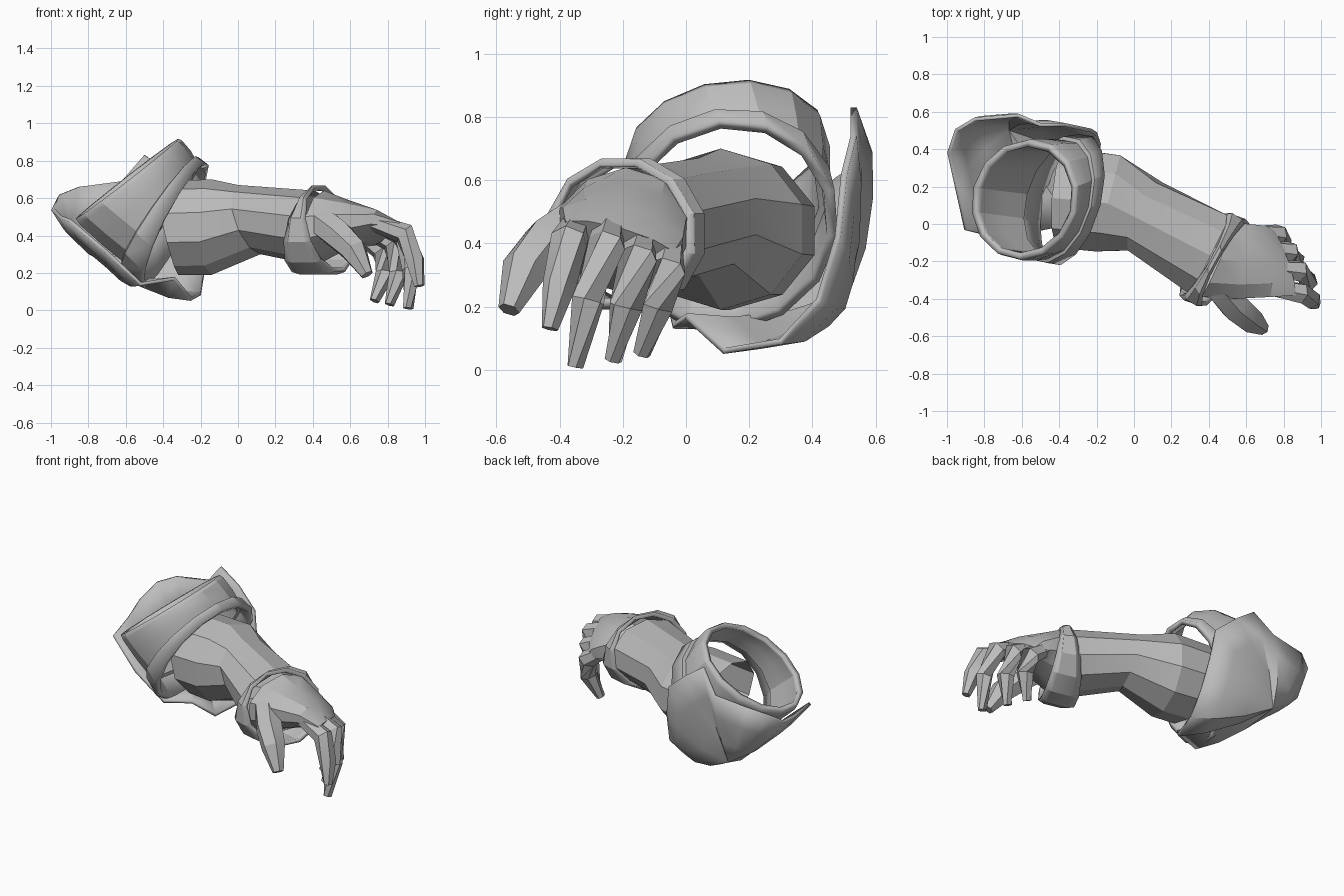
import bpy
import bmesh
import math
from mathutils import Vector

default_cube = bpy.data.objects.get("Cube")
if default_cube:
    bpy.data.objects.remove(default_cube, do_unlink=True)

# One plain grey for every part
grey = bpy.data.materials.new("plain_grey")
grey.use_nodes = True
colour = (0.5, 0.5, 0.5, 1)
grey.diffuse_color = colour
grey.node_tree.nodes["Principled BSDF"].inputs["Base Color"].default_value = colour


def finish(name, mesh_builder, thickness=0, angle=25):
    """Turn a bmesh into a named, shaded object with optional wall thickness."""
    bmesh.ops.recalc_face_normals(mesh_builder, faces=mesh_builder.faces)
    mesh = bpy.data.meshes.new(name)
    mesh_builder.to_mesh(mesh)
    mesh_builder.free()
    mesh.materials.append(grey)
    part = bpy.data.objects.new(name, mesh)
    bpy.context.collection.objects.link(part)
    if thickness:
        wall = part.modifiers.new("wall", "SOLIDIFY")
        wall.thickness = thickness
        wall.offset = 0
    bpy.ops.object.select_all(action="DESELECT")
    part.select_set(True)
    bpy.context.view_layer.objects.active = part
    bpy.ops.object.shade_smooth_by_angle(angle=math.radians(angle))


def oval(centre, side, up, count):
    """Ring of points around a centre, spanned by two half-axes."""
    centre, side, up = Vector(centre), Vector(side), Vector(up)
    turns = [math.tau * (i + 0.5) / count for i in range(count)]
    return [centre + side * math.cos(a) + up * math.sin(a) for a in turns]


def bridge(builder, first, second):
    count = len(first)
    for i in range(count):
        j = (i + 1) % count
        builder.faces.new((first[i], first[j], second[j], second[i]))


def loft(name, rings, end_cap=False, thickness=0, angle=25):
    builder = bmesh.new()
    loops = [[builder.verts.new(p) for p in ring] for ring in rings]
    for first, second in zip(loops, loops[1:]):
        bridge(builder, first, second)
    if end_cap:
        builder.faces.new(loops[-1])
    finish(name, builder, thickness, angle)


def digit(name, path, radii):
    """Tapered six-sided tube bending along a path."""
    points = [Vector(p) for p in path]
    rings = []
    for i, point in enumerate(points):
        along = points[min(i + 1, len(points) - 1)] - points[max(i - 1, 0)]
        turn = along.to_track_quat("Z", "Y")
        side, up = turn @ Vector((1, 0, 0)), turn @ Vector((0, 1, 0))
        rings.append(oval(point, side * radii[i], up * radii[i], 6))
    loft(name, rings, end_cap=True)


# Forearm sleeve, reaching further back on top than underneath
loft("forearm", [
    oval((-0.38, 0.14, 0.44), (0.02, 0.28, 0), (-0.06, 0, 0.25), 10),
    oval((-0.14, 0.11, 0.445), (0.07, 0.27, 0), (0, 0, 0.255), 10),
    oval((0.06, 0.04, 0.485), (0.08, 0.19, 0), (-0.06, 0, 0.185), 10),
    oval((0.41, -0.17, 0.44), (0.11, 0.22, 0), (0, 0, 0.2), 10),
], angle=15)

# Wrist band, wider underneath
axis = Vector((0.9, -0.4, 0))
loft("wrist_band", [
    oval(Vector((0.43, -0.19, 0.43)) + axis * shift,
         Vector((0.12, 0.23, 0)) * size, Vector((-shift, 0, 0.235)) * size, 12)
    for shift, size in ((-0.06, 0.94), (-0.035, 1), (0.035, 1), (0.06, 0.94))
], thickness=0.025, angle=20)

# Palm
loft("palm", [
    oval((0.44, -0.19, 0.44), (0.09, 0.21, 0), (0.02, 0, 0.2), 10),
    oval((0.57, -0.2, 0.45), (0.04, 0.21, -0.02), (0.02, 0, 0.14), 10),
    oval((0.71, -0.2, 0.44), (-0.01, 0.2, -0.05), (0.03, 0, 0.085), 10),
    oval((0.8, -0.21, 0.41), (-0.06, 0.18, -0.05), (0.03, 0, 0.04), 10),
], end_cap=True)

# Fingers and thumb
taper = (0.045, 0.06, 0.054, 0.028)
digit("index_finger", ((0.72, -0.34, 0.47), (0.89, -0.37, 0.41),
                       (0.945, -0.4, 0.27), (0.97, -0.43, 0.13)), taper)
digit("middle_finger", ((0.72, -0.24, 0.47), (0.88, -0.25, 0.4),
                        (0.93, -0.31, 0.22), (0.91, -0.35, 0.01)), taper)
digit("ring_finger", ((0.7, -0.14, 0.43), (0.83, -0.15, 0.36),
                      (0.86, -0.19, 0.2), (0.81, -0.23, 0.03)), taper)
digit("little_finger", ((0.66, -0.05, 0.4), (0.77, -0.06, 0.32),
                        (0.79, -0.09, 0.2), (0.73, -0.14, 0.05)), taper)
digit("thumb", ((0.45, -0.33, 0.47), (0.54, -0.44, 0.4),
                (0.62, -0.51, 0.32), (0.69, -0.56, 0.19)),
      (0.085, 0.085, 0.075, 0.035))

# Elbow sleeve: slanted tube from the open upper rim to the raised lower lip
upper = [Vector(v) for v in ((-0.59, 0.13, 0.7), (0.265, 0, 0.2), (0.02, 0.3, 0.03))]
lower = [Vector(v) for v in ((-0.34, 0.13, 0.455), (0.16, 0.05, 0.31), (0.05, 0.32, -0.03))]
rings = []
for blend, size in ((0, 1), (0.08, 1.02), (0.4, 1), (0.7, 0.97), (0.72, 1.03), (1, 1.04)):
    centre, side, up = [a.lerp(b, blend) for a, b in zip(upper, lower)]
    rings.append(oval(centre, side * size, up * size, 14))
loft("elbow_sleeve", rings, thickness=0.035)

# Elbow guard: shallow pointed bowl hugging the outside of the joint
rim = [Vector(p) for p in (
    (-0.5, 0.53, 0.83), (-0.62, 0.58, 0.69), (-0.85, 0.56, 0.66), (-0.95, 0.5, 0.62),
    (-0.99, 0.38, 0.54), (-0.95, 0.2, 0.5), (-0.9, -0.03, 0.48), (-0.7, -0.08, 0.31),
    (-0.52, -0.04, 0.14), (-0.34, 0, 0.17), (-0.25, 0.12, 0.06), (-0.2, 0.3, 0.09),
    (-0.18, 0.42, 0.22), (-0.2, 0.48, 0.42), (-0.23, 0.5, 0.62), (-0.37, 0.53, 0.74))]
apex = Vector((-0.66, 0.49, 0.26))
outward = Vector((-0.35, 0.55, -0.75)).normalized()
builder = bmesh.new()
loops = [[builder.verts.new(p.lerp(apex, t) + outward * rise) for p in rim]
         for t, rise in ((0, 0), (0.25, 0.045), (0.6, 0.06))]
for first, second in zip(loops, loops[1:]):
    bridge(builder, first, second)
tip = builder.verts.new(apex + outward * 0.03)
for i, corner in enumerate(loops[-1]):
    builder.faces.new((corner, loops[-1][(i + 1) % len(rim)], tip))
finish("elbow_guard", builder, thickness=0.02, angle=35)
